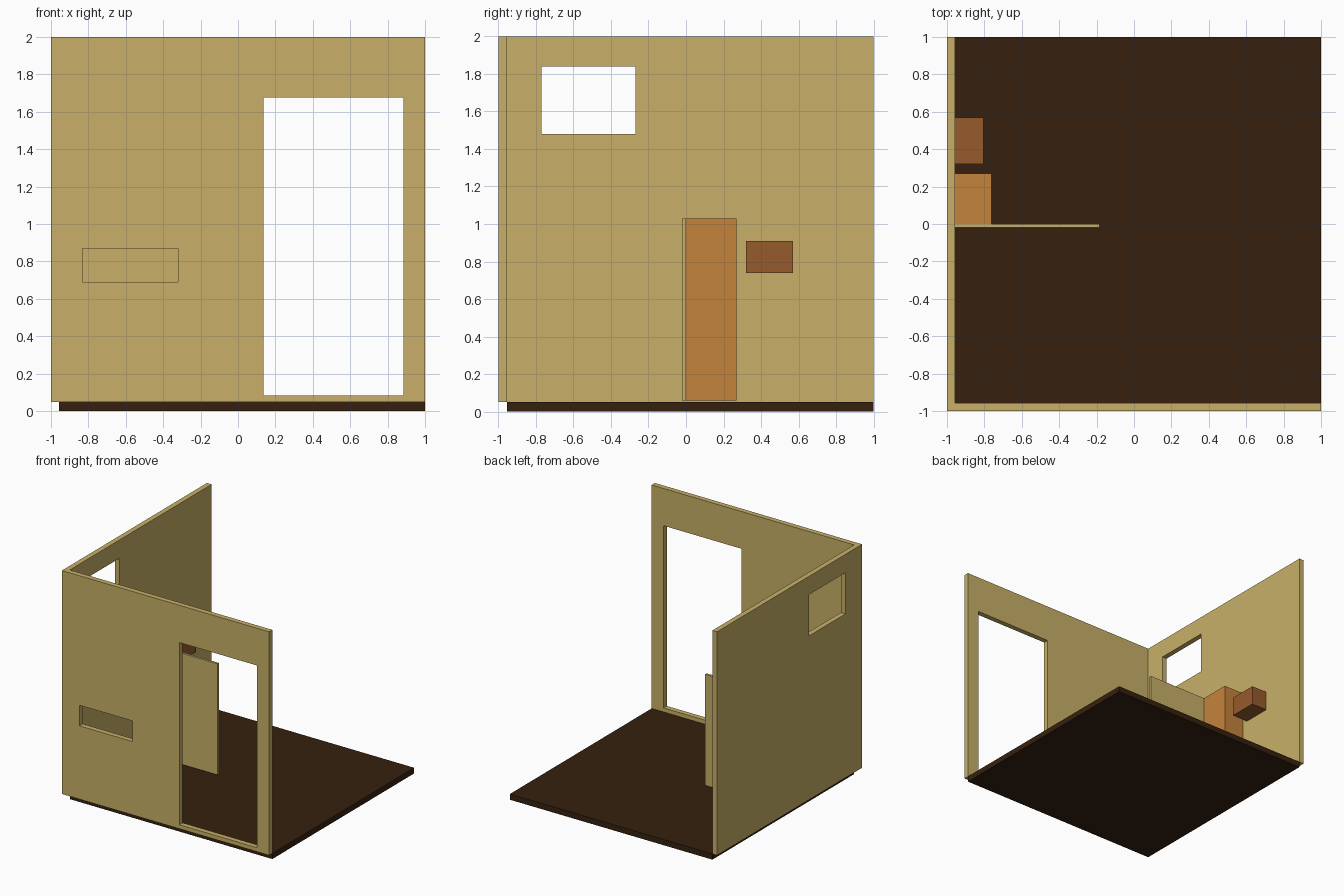
import bpy, bmesh
from mathutils import Vector

if "Cube" in bpy.data.objects:
    bpy.data.objects.remove(bpy.data.objects["Cube"], do_unlink=True)


def material(name, rgb):
    # Convert 0-255 display colour to linear
    lin = [((c / 255 + 0.055) / 1.055) ** 2.4 for c in rgb]
    m = bpy.data.materials.new(name)
    m.use_nodes = True
    m.diffuse_color = (*lin, 1)
    m.node_tree.nodes["Principled BSDF"].inputs["Base Color"].default_value = (*lin, 1)
    return m


tan = material("tan plaster", (200, 176, 104))
wood = material("warm wood", (196, 131, 60))
dark_wood = material("reddish wood", (150, 91, 44))
floor_brown = material("dark brown floor", (54, 33, 15))


def finish(bm, name, mat):
    bmesh.ops.recalc_face_normals(bm, faces=bm.faces)
    mesh = bpy.data.meshes.new(name)
    bm.to_mesh(mesh)
    bm.free()
    mesh.materials.append(mat)
    obj = bpy.data.objects.new(name, mesh)
    bpy.context.collection.objects.link(obj)
    return obj


def box(name, mat, x, y, z):
    bm = bmesh.new()
    bmesh.ops.create_cube(bm, size=1)
    for v in bm.verts:
        v.co = [(a + b) / 2 + c * (b - a) for (a, b), c in zip((x, y, z), v.co)]
    return finish(bm, name, mat)


def wall(name, mat, span, height, holes, place, thickness):
    """Flat wall with rectangular openings, extruded by the thickness vector."""
    us = sorted({*span, *(u for h in holes for u in h[0])})
    vs = sorted({*height, *(v for h in holes for v in h[1])})
    bm = bmesh.new()
    for u0, u1 in zip(us, us[1:]):
        for v0, v1 in zip(vs, vs[1:]):
            mu, mv = (u0 + u1) / 2, (v0 + v1) / 2
            if any(h[0][0] < mu < h[0][1] and h[1][0] < mv < h[1][1] for h in holes):
                continue
            corners = ((u0, v0), (u1, v0), (u1, v1), (u0, v1))
            bm.faces.new([bm.verts.new(place(u, v)) for u, v in corners])
    bmesh.ops.remove_doubles(bm, verts=bm.verts, dist=0.0001)
    # Keep the first skin as one side and extrude a copy for the other
    ext = bmesh.ops.extrude_face_region(bm, geom=bm.faces[:], use_keep_orig=True)
    moved = [g for g in ext["geom"] if isinstance(g, bmesh.types.BMVert)]
    bmesh.ops.translate(bm, verts=moved, vec=Vector(thickness))
    return finish(bm, name, mat)


BASE, TOP, INNER = 0.05, 2.0, -0.955

# Floor slab
box("floor", floor_brown, (INNER, 1), (INNER, 1), (0, BASE))

# Front wall with doorway and serving slot
doorway = ((0.135, 0.885), (0.085, 1.675))
slot = ((-0.83, -0.32), (0.69, 0.87))
wall("front_wall", tan, (INNER, 1), (BASE, TOP), [doorway, slot],
     lambda u, v: (u, -1, v), (0, 0.045, 0))

# Side wall with a high window
window = ((-0.77, -0.27), (1.48, 1.84))
wall("side_wall", tan, (-1, 1), (BASE, TOP), [window],
     lambda u, v: (-1, u, v), (0.045, 0, 0))

# Low partition, tall cabinet behind it and small wall cupboard
box("partition", tan, (INNER, -0.185), (-0.02, 0), (0.06, 1.03))
box("tall_cabinet", wood, (INNER, -0.76), (0, 0.27), (0.06, 1.03))
box("wall_cupboard", dark_wood, (INNER, -0.805), (0.32, 0.57), (0.74, 0.91))
